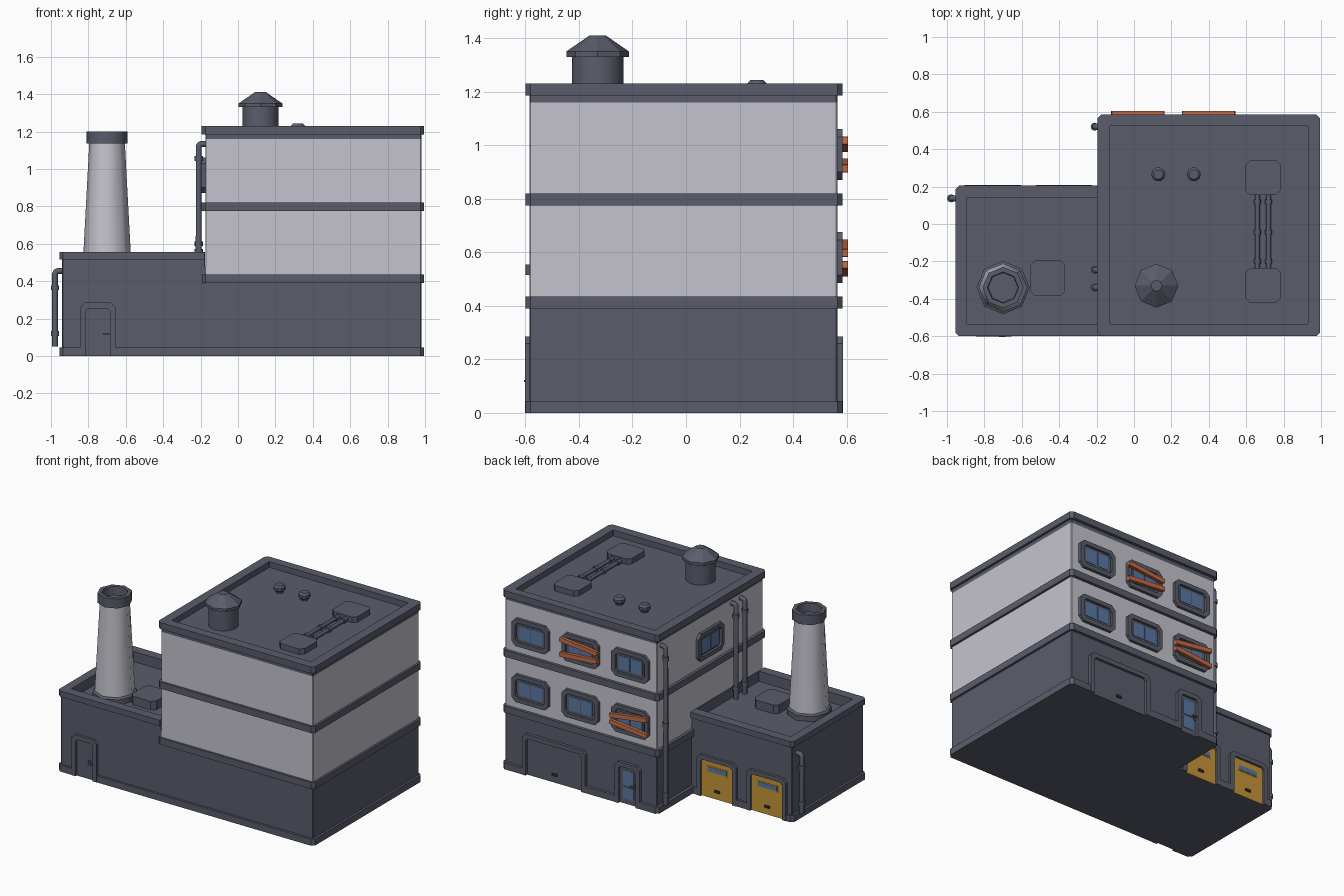
import bpy, bmesh, math
from mathutils import Vector

if "Cube" in bpy.data.objects:
    bpy.data.objects.remove(bpy.data.objects["Cube"])


def material(name, rgb):
    m = bpy.data.materials.new(name)
    m.diffuse_color = (*rgb, 1)
    m.use_nodes = True
    m.node_tree.nodes["Principled BSDF"].inputs["Base Color"].default_value = m.diffuse_color
    return m


DARK = material("slate_grey", (0.102, 0.109, 0.148))
LIGHT = material("pale_wall", (0.56, 0.545, 0.61))
GLASS = material("blue_glass", (0.10, 0.19, 0.38))
WOOD = material("orange_wood", (0.56, 0.15, 0.06))
YELLOW = material("yellow_door", (0.56, 0.30, 0.04))
BLACK = material("dark_metal", (0.03, 0.032, 0.042))


def loft(name, loops, mat, smooth=None):
    """Closed solid made by bridging equal-length loops, capped at both ends."""
    bm = bmesh.new()
    rows = [[bm.verts.new(p) for p in loop] for loop in loops]
    n = len(rows[0])
    for a, b in zip(rows, rows[1:]):
        for i in range(n):
            j = (i + 1) % n
            bm.faces.new((a[i], a[j], b[j], b[i]))
    bm.faces.new(rows[0][::-1])
    bm.faces.new(rows[-1])
    bmesh.ops.recalc_face_normals(bm, faces=bm.faces[:])
    me = bpy.data.meshes.new(name)
    bm.to_mesh(me)
    bm.free()
    me.materials.append(mat)
    ob = bpy.data.objects.new(name, me)
    bpy.context.collection.objects.link(ob)
    if smooth:
        bpy.ops.object.select_all(action='DESELECT')
        ob.select_set(True)
        bpy.context.view_layer.objects.active = ob
        bpy.ops.object.shade_smooth_by_angle(angle=math.radians(smooth))
    return ob


def rect(x0, x1, y0, y1, c=0.02, cr=None):
    """Chamfered rectangle; cr is the chamfer on the x1 side."""
    cr = c if cr is None else cr
    return [(x0 + c, y0), (x1 - cr, y0), (x1, y0 + cr), (x1, y1 - cr),
            (x1 - cr, y1), (x0 + c, y1), (x0, y1 - c), (x0, y0 + c)]


def at(loop, z):
    return [(x, y, z) for x, y in loop]


def prism(name, loop, z0, z1, mat):
    return loft(name, [at(loop, z0), at(loop, z1)], mat)


def lathe(name, x, y, profile, mat, n=8, smooth=50):
    return loft(name, [[(x + r * math.cos(2 * math.pi * i / n),
                         y + r * math.sin(2 * math.pi * i / n), z) for i in range(n)]
                       for r, z in profile], mat, smooth)


def on_wall(name, origin, normal, loops, mat):
    """Loft of 2D loops (loop, depth) standing on a vertical wall."""
    N, O = Vector(normal), Vector(origin)
    U = Vector((0, 0, 1)).cross(N)
    return loft(name, [[O + U * u + Vector((0, 0, v)) + N * d for u, v in lp]
                       for lp, d in loops], mat)


def plate(name, origin, normal, u, v, w, h, d0, d1, mat, tilt=0.0, c=0.002):
    lp = rect(-w / 2, w / 2, -h / 2, h / 2, c)
    ca, sa = math.cos(tilt), math.sin(tilt)
    lp = [(u + a * ca - b * sa, v + a * sa + b * ca) for a, b in lp]
    return on_wall(name, origin, normal, [(lp, d0), (lp, d1)], mat)


def tube(name, pts, r, mat=DARK):
    cu = bpy.data.curves.new(name, 'CURVE')
    cu.dimensions = '3D'
    cu.bevel_depth, cu.bevel_resolution, cu.use_fill_caps = r, 2, True
    sp = cu.splines.new('POLY')
    sp.points.add(len(pts) - 1)
    for p, q in zip(sp.points, pts):
        p.co = (*q, 1)
    cu.materials.append(mat)
    ob = bpy.data.objects.new(name, cu)
    bpy.context.collection.objects.link(ob)
    bpy.ops.object.select_all(action='DESELECT')
    ob.select_set(True)
    bpy.context.view_layer.objects.active = ob
    bpy.ops.object.convert(target='MESH')
    bpy.ops.object.shade_smooth_by_angle(angle=math.radians(50))


BACK, FRONT, LEFT = (0, 1, 0), (0, -1, 0), (-1, 0, 0)

# Main block: storeys, bands and recessed roof
main_wall = rect(-0.175, 0.98, -0.585, 0.565, 0.004)
main_trim = rect(-0.195, 0.995, -0.6, 0.585)
prism("main_ground_floor", main_wall, 0.002, 0.40, DARK)
prism("main_upper_walls", main_wall, 0.40, 1.16, LIGHT)
prism("main_top_strip", main_wall, 1.16, 1.19, DARK)
main_base = prism("main_base_trim", main_trim, 0, 0.045, DARK)
for i, z in enumerate((0.39, 0.775)):
    prism(f"main_band_{i}", main_trim, z, z + 0.045, DARK)
main_in = rect(-0.13, 0.93, -0.535, 0.525, 0.003)
loft("main_roof", [at(main_trim, 1.185), at(main_trim, 1.23), at(main_in, 1.23),
                   at(main_in, 1.188)], DARK).name = "main_roof_rim"

# Low annexe with recessed roof
prism("annexe_walls", rect(-0.94, -0.16, -0.585, 0.19, 0.004), 0.002, 0.475, DARK)
annexe_base = prism("annexe_base_trim", rect(-0.955, -0.15, -0.6, 0.205, 0.02, 0.002), 0, 0.045, DARK)
out_l = rect(-0.94, -0.176, -0.585, 0.19, 0.004, 0.002)
out_t = rect(-0.955, -0.176, -0.6, 0.205, 0.02, 0.002)
inn = rect(-0.895, -0.18, -0.535, 0.14, 0.003, 0.002)
loft("annexe_roof_rim", [at(out_l, 0.47), at(out_l, 0.515), at(out_t, 0.515), at(out_t, 0.555),
                         at(inn, 0.555), at(inn, 0.485)], DARK)


# Doors: frame, panel, and a notch cut through the base trim
def door(name, origin, normal, w, mat, trim, depth, h=0.285, b=0.03):
    c, k, i = 0.025, 0.015, w / 2 - b
    frame = [(-w / 2, 0), (-w / 2, h - c), (-w / 2 + c, h), (w / 2 - c, h), (w / 2, h - c), (w / 2, 0),
             (i, 0), (i, h - b - k), (i - k, h - b), (k - i, h - b), (-i, h - b - k), (-i, 0)]
    on_wall(name + "_frame", origin, normal, [(frame, 0), (frame, depth)], DARK)
    cut = plate(name + "_cutter", origin, normal, 0, 0, 2 * i, 0.2, 0.0005, 0.1, DARK)
    mod = trim.modifiers.new("notch", 'BOOLEAN')
    mod.operation, mod.object, mod.solver = 'DIFFERENCE', cut, 'EXACT'
    bpy.context.view_layer.objects.active = trim
    bpy.ops.object.modifier_apply(modifier=mod.name)
    bpy.data.objects.remove(cut)
    plate(name + "_panel", origin, normal, 0, (h - b) / 2, 2 * i, h - b, 0, 0.003, mat)


def pull_handle(name, o, n):
    plate(name + "_handle", o, n, 0, 0.055, 0.04, 0.016, 0, 0.012, BLACK)


def lever(name, o, n, u, v, s):
    plate(name + "_lock", o, n, u, v, 0.016, 0.035, 0, 0.01, DARK)
    plate(name + "_lever", o, n, u + s * 0.01, v + 0.004, 0.036, 0.009, 0.008, 0.02, DARK)


for i, x in enumerate((-0.375, -0.755)):
    o = (x, 0.19, 0)
    door(f"yellow_door_{i}", o, BACK, 0.30, YELLOW, annexe_base, 0.018)
    plate(f"yellow_door_{i}_slot_frame", o, BACK, 0, 0.195, 0.16, 0.045, 0, 0.005, YELLOW)
    plate(f"yellow_door_{i}_slot", o, BACK, 0, 0.195, 0.145, 0.032, 0, 0.007, GLASS)
    pull_handle(f"yellow_door_{i}", o, BACK)
o = (0.60, 0.565, 0)
door("garage_door", o, BACK, 0.48, DARK, main_base, 0.021)
pull_handle("garage_door", o, BACK)
o = (0.04, 0.565, 0)
door("glazed_door", o, BACK, 0.19, DARK, main_base, 0.021)
plate("glazed_door_upper_pane", o, BACK, 0, 0.18, 0.08, 0.10, 0, 0.006, GLASS)
plate("glazed_door_lower_pane", o, BACK, 0, 0.075, 0.08, 0.08, 0, 0.006, GLASS)
lever("glazed_door", o, BACK, 0.052, 0.13, -1)
o = (-0.75, -0.585, 0)
door("front_door", o, FRONT, 0.19, DARK, annexe_base, 0.017)
lever("front_door", o, FRONT, 0.035, 0.115, 1)


# Windows: chamfered frame, sash and two panes
def window(name, o, n):
    a, b = rect(-0.14, 0.14, -0.095, 0.095, 0.03), rect(-0.112, 0.112, -0.067, 0.067, 0.02)
    on_wall(name + "_frame", o, n, [(a, 0), (a, 0.02), (b, 0.02), (b, 0.003)], DARK)
    plate(name + "_sash", o, n, 0, 0, 0.206, 0.118, 0.002, 0.008, DARK)
    for s in (-1, 1):
        plate(f"{name}_pane_{s}", o, n, s * 0.047, 0, 0.084, 0.094, 0.004, 0.011, GLASS)


for r, z in enumerate((0.58, 0.965)):
    for i, x in enumerate((0.02, 0.40, 0.78)):
        window(f"back_window_{r}_{i}", (x, 0.565, z), BACK)
window("side_window", (-0.175, 0.0, 0.965), LEFT)

# Boards nailed over two windows
for k, (x, zs) in enumerate(((0.40, ((1.003, -0.1), (0.924, 0.08))), (0.02, ((0.615, 0.13), (0.539, -0.1))))):
    for j, (z, t) in enumerate(zs):
        plate(f"board_{k}_{j}", (x, 0.565, z), BACK, 0, 0, 0.285, 0.03, 0.018, 0.04, WOOD, t)


# Drain pipes with clamps
def drain(name, x, y, z0, z1, clamps):
    tube(name, [(x, y, z0), (x, y, z1 - 0.03), (x + 0.005, y, z1 - 0.02),
                (x + 0.014, y, z1 - 0.016), (x + 0.05, y, z1 - 0.016)], 0.016)
    for i, z in enumerate(clamps):
        lathe(f"{name}_clamp_{i}", x, y, [(0.022, z - 0.013), (0.022, z + 0.013)], DARK)


drain("annexe_drain", -0.978, 0.137, 0.05, 0.47, (0.12, 0.365))
drain("corner_drain", -0.21, 0.52, 0.05, 1.15, (0.12, 0.60, 1.055))
for i, y in enumerate((-0.245, -0.34)):
    drain(f"roof_drain_{i}", -0.21, y, 0.475, 1.15, (0.56, 1.055))

# Chimney
lathe("chimney_base", -0.70, -0.34, [(0.142, 0.48), (0.142, 0.52), (0.127, 0.53)], DARK)
lathe("chimney_shaft", -0.70, -0.34, [(0.128, 0.525), (0.095, 1.14)], LIGHT)
lathe("chimney_cap", -0.70, -0.34, [(0.11, 1.135), (0.11, 1.2), (0.083, 1.2), (0.08, 1.142)], DARK)

# Roof tank
lathe("tank_body", 0.12, -0.33, [(0.096, 1.18), (0.096, 1.335)], DARK, 16)
lathe("tank_lid", 0.12, -0.33, [(0.117, 1.33), (0.117, 1.35), (0.03, 1.41)], DARK, 8, 20)

# Roof vents
for i, x in enumerate((0.13, 0.32)):
    lathe(f"roof_vent_{i}", x, 0.265, [(0.026, 1.18), (0.026, 1.2), (0.038, 1.21),
                                       (0.038, 1.23), (0.026, 1.243)], DARK, 10, 30)

# Roof boxes and the pipes joining them
for i, y in enumerate((0.247, -0.328)):
    prism(f"roof_box_{i}", rect(0.595, 0.785, y - 0.093, y + 0.093, 0.025), 1.18, 1.228, DARK)
prism("annexe_roof_box", rect(-0.555, -0.37, -0.385, -0.195, 0.025), 0.48, 0.545, DARK)
for i, x in enumerate((0.66, 0.72)):
    tube(f"roof_pipe_{i}", [(x, -0.25, 1.207), (x, 0.17, 1.207)], 0.013)
    for j, y in enumerate((-0.2, -0.045, 0.12)):
        tube(f"roof_pipe_{i}_collar_{j}", [(x, y - 0.012, 1.207), (x, y + 0.012, 1.207)], 0.019)
